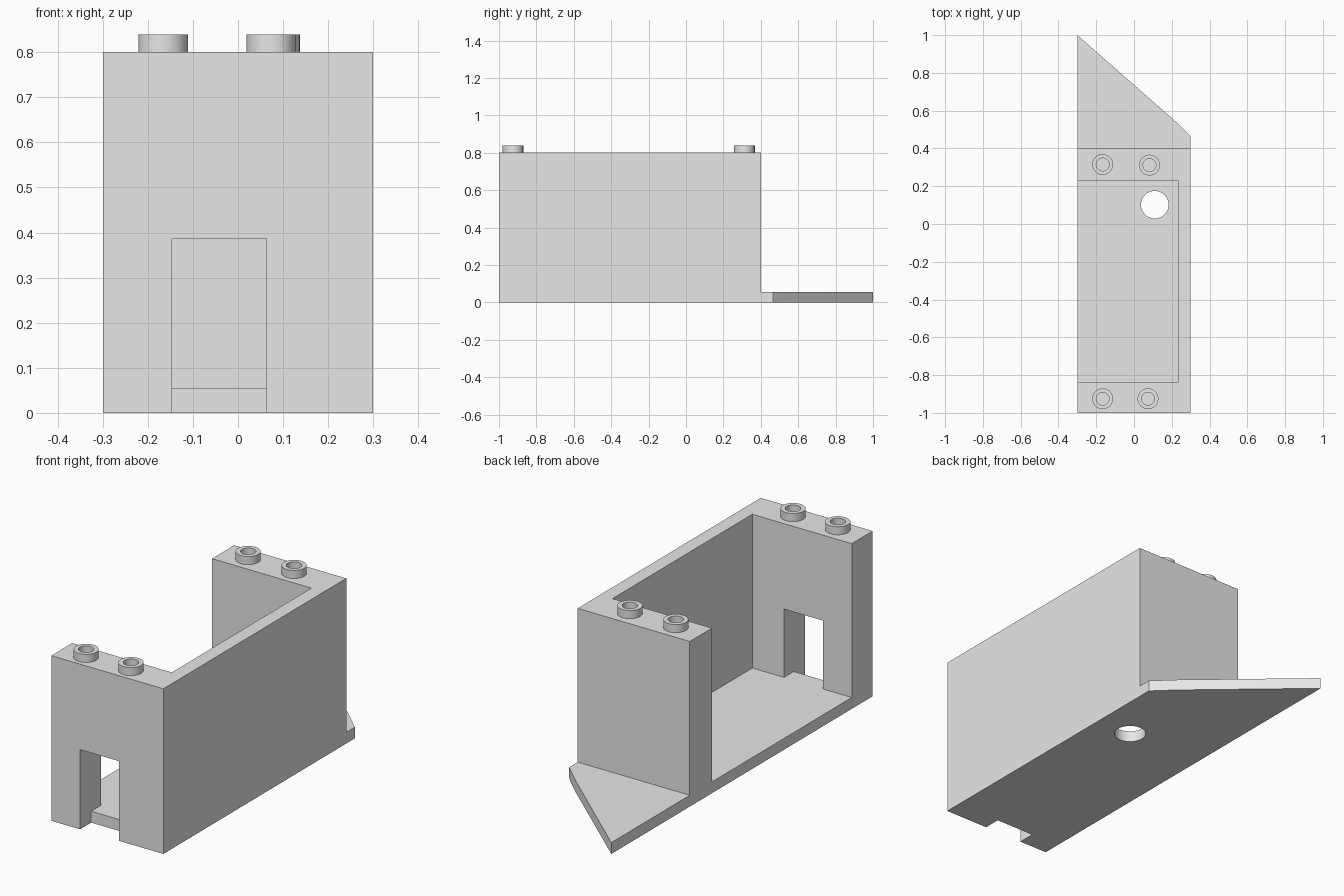
import bpy
import bmesh
from math import cos, sin, tau, radians

if "Cube" in bpy.data.objects:
    bpy.data.objects.remove(bpy.data.objects["Cube"], do_unlink=True)

FLOOR, TOP = 0.055, 0.8

grey = bpy.data.materials.new("plain grey")
grey.use_nodes = True
grey.diffuse_color = (0.8, 0.8, 0.8, 1)
grey.node_tree.nodes["Principled BSDF"].inputs["Base Color"].default_value = (0.8, 0.8, 0.8, 1)


def finish(name, bm):
    bmesh.ops.recalc_face_normals(bm, faces=bm.faces)
    mesh = bpy.data.meshes.new(name)
    bm.to_mesh(mesh)
    bm.free()
    mesh.materials.append(grey)
    obj = bpy.data.objects.new(name, mesh)
    bpy.context.collection.objects.link(obj)
    return obj


def prism(name, outline, z0, z1):
    """Extrude a plan outline from z0 up to z1."""
    bm = bmesh.new()
    face = bm.faces.new([bm.verts.new((x, y, z0)) for x, y in outline])
    top = bmesh.ops.extrude_face_region(bm, geom=[face])["geom"]
    bmesh.ops.translate(bm, vec=(0, 0, z1 - z0),
                        verts=[v for v in top if isinstance(v, bmesh.types.BMVert)])
    return finish(name, bm)


def circle(x, y, r, n):
    return [(x + r * cos(tau * i / n), y + r * sin(tau * i / n)) for i in range(n)]


def cut(obj, cutter):
    cutter.hide_render = True
    mod = obj.modifiers.new("cut", "BOOLEAN")
    mod.operation, mod.solver, mod.object = "DIFFERENCE", "EXACT", cutter
    bpy.context.view_layer.objects.active = obj
    bpy.ops.object.modifier_apply(modifier=mod.name)
    bpy.data.objects.remove(cutter, do_unlink=True)


def smooth(obj):
    bpy.ops.object.select_all(action="DESELECT")
    obj.select_set(True)
    bpy.context.view_layer.objects.active = obj
    bpy.ops.object.shade_smooth_by_angle(angle=radians(30))


# Floor with a slanted tail, a threshold notch and a round drain hole
door_l, door_r, notch = -0.146, 0.063, -0.915
floor = prism("floor", [(-0.3, -1), (door_l, -1), (door_l, notch), (door_r, notch),
                        (door_r, -1), (0.3, -1), (0.3, 0.465), (0.21, 0.552),
                        (-0.3, 1)], 0, FLOOR)
cut(floor, prism("hole_cutter", circle(0.11, 0.102, 0.073, 48), -0.1, 0.2))
smooth(floor)

# Three walls, open on the right side, with a doorway through the front
walls = prism("walls", [(-0.3, -1), (0.3, -1), (0.3, 0.4), (-0.3, 0.4), (-0.3, 0.23),
                        (0.233, 0.23), (0.233, -0.84), (-0.3, -0.84)], FLOOR, TOP)
cut(walls, prism("door_cutter", [(door_l, -1.1), (door_r, -1.1), (door_r, -0.7),
                                 (door_l, -0.7)], -0.1, 0.386))

# Hollow round studs on the wall tops
studs = {"front_right_stud": (-0.166, -0.925), "front_left_stud": (0.074, -0.925),
         "back_right_stud": (-0.166, 0.315), "back_left_stud": (0.082, 0.312)}
for name, (x, y) in studs.items():
    bm = bmesh.new()
    n = 40
    profile = [(0.055, TOP), (0.055, 0.839), (0.034, 0.839), (0.034, TOP)]
    rings = [[bm.verts.new((px, py, z)) for px, py in circle(x, y, r, n)]
             for r, z in profile]
    for a, b in zip(rings, rings[1:] + rings[:1]):
        for i in range(n):
            j = (i + 1) % n
            bm.faces.new((a[i], a[j], b[j], b[i]))
    smooth(finish(name, bm))
